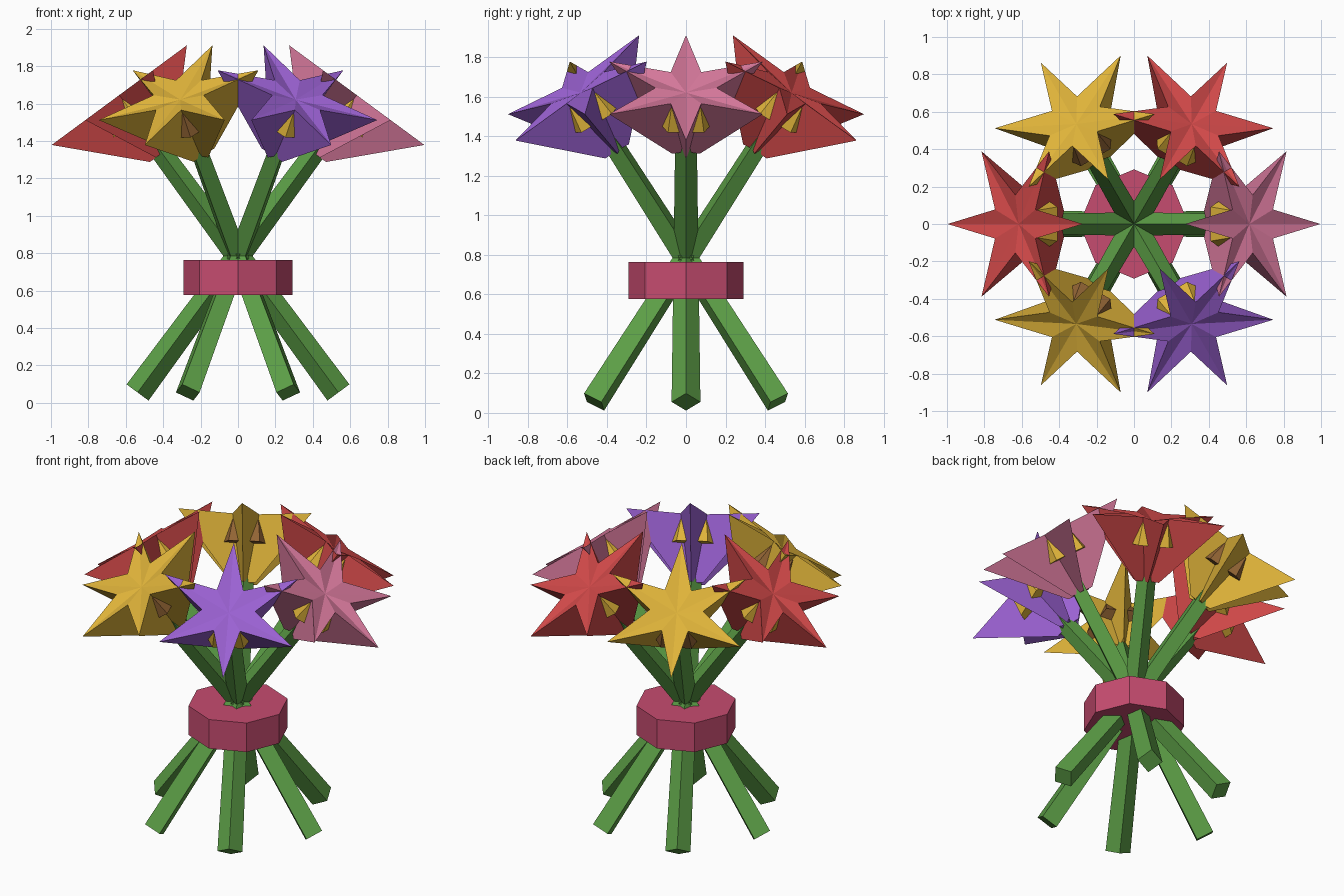
import bpy
import bmesh
from math import sin, cos, tau, radians
from mathutils import Matrix, Vector

if "Cube" in bpy.data.objects:
    bpy.data.objects.remove(bpy.data.objects["Cube"], do_unlink=True)


def material(name, rgb):
    """Flat material from 8-bit display values."""
    linear = [((c / 255 + 0.055) / 1.055) ** 2.4 for c in rgb] + [1.0]
    mat = bpy.data.materials.new(name)
    mat.use_nodes = True
    mat.diffuse_color = linear
    shader = mat.node_tree.nodes["Principled BSDF"]
    shader.inputs["Base Color"].default_value = linear
    shader.inputs["Roughness"].default_value = 0.8
    return mat


GREEN = material("stem green", (92, 158, 70))
BAND = material("band rose", (198, 76, 112))
PINK = material("petal pink", (214, 120, 155))
RED = material("petal red", (210, 73, 73))
YELLOW = material("petal yellow", (224, 180, 58))
PURPLE = material("petal purple", (156, 98, 212))
BROWN = material("centre brown", (146, 100, 52))


def loft(name, mat, rings, sides, frame=Matrix(), dip=0.0):
    """Join rings of (height, radii) into a closed solid; radii repeat around."""
    bm = bmesh.new()
    loops = []
    for height, radii in rings:
        loop = []
        for i in range(sides):
            r, a = radii[i % len(radii)], tau * i / sides
            loop.append(bm.verts.new((r * cos(a), r * sin(a), height)))
        loops.append(loop)
    for low, high in zip(loops, loops[1:]):
        for i in range(sides):
            j = (i + 1) % sides
            bm.faces.new((low[i], low[j], high[j], high[i]))
    bm.faces.new(loops[0][::-1])
    if dip:
        # Shallow creased top meeting at a sunken centre
        hub = bm.verts.new((0, 0, rings[-1][0] - dip))
        for i in range(sides):
            bm.faces.new((loops[-1][i], loops[-1][(i + 1) % sides], hub))
    else:
        bm.faces.new(loops[-1])
    bmesh.ops.recalc_face_normals(bm, faces=bm.faces[:])
    mesh = bpy.data.meshes.new(name)
    bm.to_mesh(mesh)
    bm.free()
    mesh.materials.append(mat)
    obj = bpy.data.objects.new(name, mesh)
    obj.matrix_world = frame
    bpy.context.collection.objects.link(obj)
    return obj


# Octagonal band around the crossing stems
loft("band", BAND, [(0.577, [0.292]), (0.763, [0.292])], 8)

# Six leaning flowers, each with its origin at the centre of the star
TILT = radians(36.4)
flowers = [("pink", PINK, YELLOW), ("back_red", RED, YELLOW),
           ("back_yellow", YELLOW, BROWN), ("left_red", RED, YELLOW),
           ("front_yellow", YELLOW, BROWN), ("purple", PURPLE, YELLOW)]
for k, (label, petal, centre) in enumerate(flowers):
    frame = (Matrix.Rotation(tau * k / 6, 4, "Z")
             @ Matrix.Translation(Vector((0.635, 0, 1.645)))
             @ Matrix.Rotation(TILT, 4, "Y"))
    # Square tapering stem
    loft(label + "_stem", GREEN,
         [(-1.975, [0.073]), (-0.25, [0.054])], 4, frame)
    # Star-mouthed trumpet with deep folds between the petals
    loft(label + "_bloom", petal,
         [(-0.385, [0.08, 0.03]), (0, [0.449, 0.155])], 12, frame, dip=0.03)
    # Six-sided centre whose corners poke out between the petals
    loft(label + "_centre", centre,
         [(-0.165, [0.182]), (-0.033, [0.149])], 6,
         frame @ Matrix.Rotation(tau / 12, 4, "Z"))
